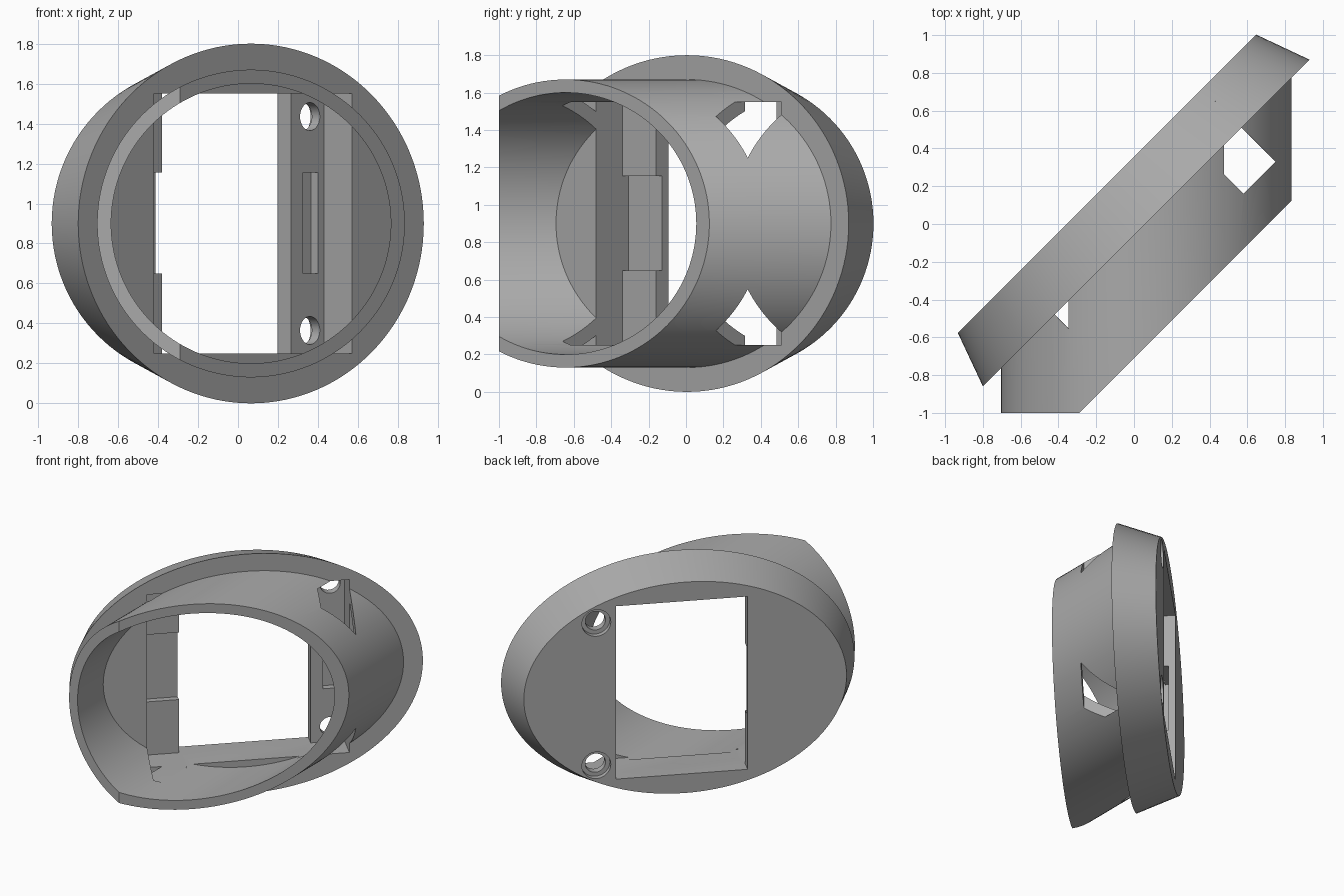
import bpy
import bmesh
from math import cos, sin, pi, sqrt
from mathutils import Vector

cube = bpy.data.objects.get("Cube")
if cube:
    bpy.data.objects.remove(cube, do_unlink=True)

grey = bpy.data.materials.new("mid_grey")
grey.use_nodes = True
colour = (0.4, 0.4, 0.4, 1)
grey.diffuse_color = colour
grey.node_tree.nodes["Principled BSDF"].inputs["Base Color"].default_value = colour

MID_X, MID_Z = 0.065, 0.9        # tube axis
FRONT, BACK = -0.06, 0.355       # flange faces, measured as t = y - x
SEGMENTS = 128


def slanted(s, t, z):
    """Flange frame: s = x + y runs along the plate, t = y - x through it."""
    return Vector(((s - t) / 2, (s + t) / 2, z))


def loft(name, loops, closed=False):
    """Skin matching loops of points; cap the ends or join them in a ring."""
    bm = bmesh.new()
    rings = [[bm.verts.new(p) for p in loop] for loop in loops]
    n = len(rings[0])
    pairs = list(zip(rings, rings[1:]))
    if closed:
        pairs.append((rings[-1], rings[0]))
    else:
        bm.faces.new(rings[0])
        bm.faces.new(rings[-1])
    for a, b in pairs:
        for i in range(n):
            j = (i + 1) % n
            bm.faces.new((a[i], a[j], b[j], b[i]))
    bmesh.ops.recalc_face_normals(bm, faces=bm.faces)
    mesh = bpy.data.meshes.new(name)
    bm.to_mesh(mesh)
    bm.free()
    mesh.materials.append(grey)
    obj = bpy.data.objects.new(name, mesh)
    bpy.context.collection.objects.link(obj)
    return obj


def ellipse(s, t, z, along, up, n=SEGMENTS):
    """Ellipse lying parallel to the plate."""
    return [slanted(s + along * sqrt(2) * cos(2 * pi * i / n), t,
                    z + up * sin(2 * pi * i / n)) for i in range(n)]


def tube_ring(radius, t):
    """Slice of a y-directed cylinder cut parallel to the plate."""
    ring = []
    for i in range(SEGMENTS):
        a = 2 * pi * i / SEGMENTS
        x = MID_X + radius * cos(a)
        ring.append((x, x + t, MID_Z + radius * sin(a)))
    return ring


def slanted_box(name, s0, s1, t0, t1, z0, z1):
    return loft(name, [[slanted(s, t, z) for s, t in
                        ((s0, t0), (s1, t0), (s1, t1), (s0, t1))] for z in (z0, z1)])


def combine(target, other, operation):
    mod = target.modifiers.new(operation.lower(), "BOOLEAN")
    mod.operation = operation
    mod.solver = "EXACT"
    mod.object = other
    bpy.context.view_layer.objects.active = target
    bpy.ops.object.modifier_apply(modifier=mod.name)
    bpy.data.objects.remove(other, do_unlink=True)


# Tapered oval flange
housing = loft("angled_housing", [ellipse(0.07, FRONT, MID_Z, 1.223, 0.9),
                                  ellipse(0.07, BACK, MID_Z, 1.117, 0.793)])

# Hollow tube with a slanted mouth, trimmed flat at the front
tube = loft("tube", [tube_ring(0.77, -0.71), tube_ring(0.77, -0.02),
                     tube_ring(0.70, -0.02), tube_ring(0.70, -0.71)], closed=True)
trim = loft("front_trim", [[(x, y, z) for x, y in
                            ((-2, -2), (2, -2), (2, -1), (-2, -1))] for z in (-1, 3)])
combine(tube, trim, "DIFFERENCE")
combine(housing, tube, "UNION")

# Window through the plate and the stepped recesses on either side of it
cutters = [
    slanted_box("window", -0.54, 0.75, FRONT - 0.05, 0.5, 0.25, 1.55),
    slanted_box("right_recess", -0.90, -0.53, -0.42, 0.22, 0.25, 1.55),
    slanted_box("left_recess", 0.74, 1.08, -0.42, 0.22, 0.25, 1.55),
    slanted_box("right_slot", -0.90, -0.53, 0.1, 0.285, 0.65, 1.155),
    slanted_box("left_slot", 0.87, 1.02, 0.1, 0.29, 0.65, 1.155),
]
# Screw holes, counterbored from the back
for z in (0.365, 1.435):
    for radius, start in ((0.07, 0.1), (0.10, 0.30)):
        cutters.append(loft("screw_hole", [ellipse(0.94, t, z, radius, radius, 48)
                                           for t in (start, 0.5)]))
for cutter in cutters:
    combine(housing, cutter, "DIFFERENCE")

# Smooth curves, crisp edges
bpy.ops.object.select_all(action="DESELECT")
housing.select_set(True)
bpy.context.view_layer.objects.active = housing
bpy.ops.object.shade_smooth_by_angle(angle=pi / 6)
